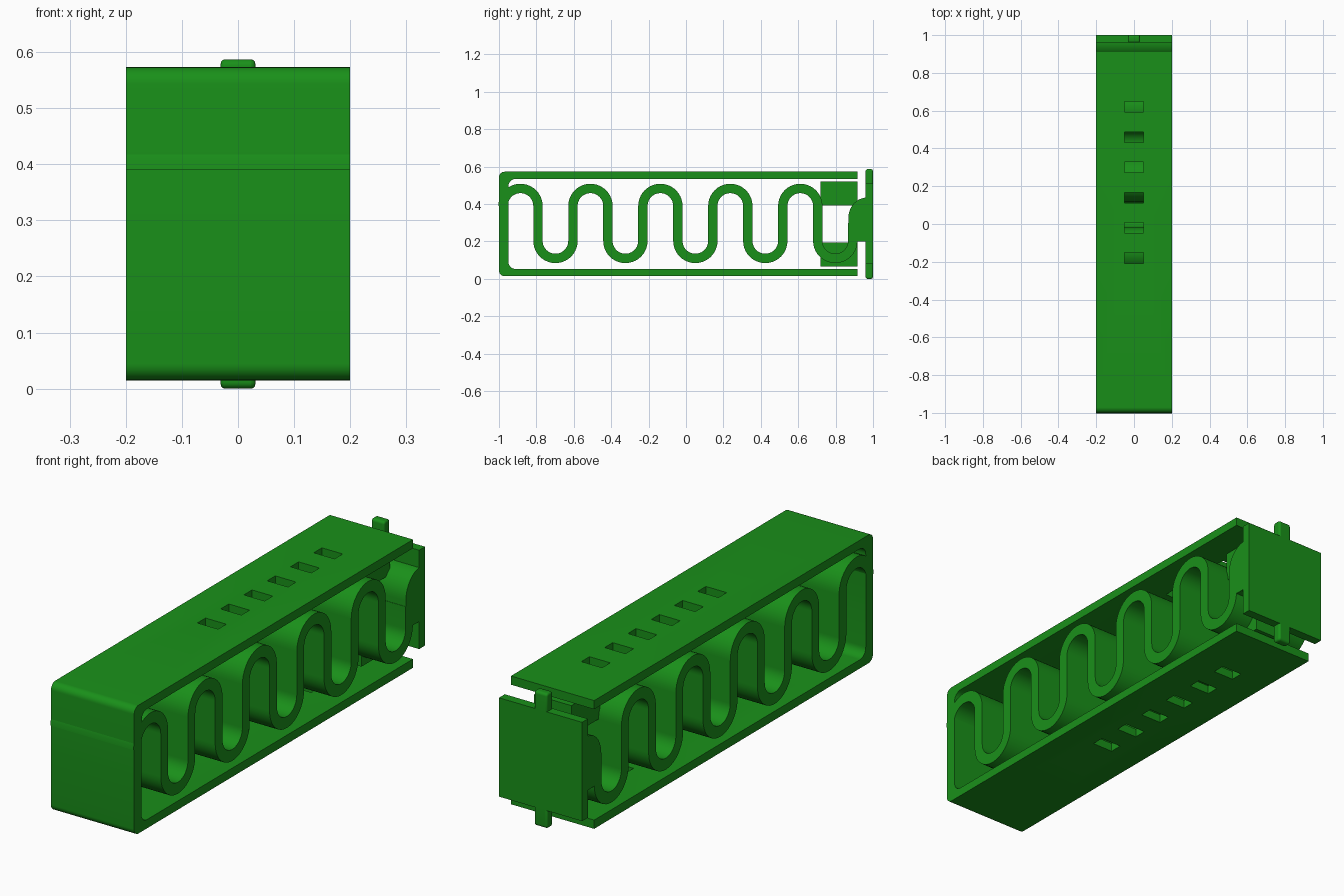
import bpy, bmesh
from math import sin, cos, pi, radians

if "Cube" in bpy.data.objects:
    bpy.data.objects.remove(bpy.data.objects["Cube"])

green = bpy.data.materials.new("green")
green.diffuse_color = (0.01, 0.28, 0.01, 1)
green.use_nodes = True
green.node_tree.nodes["Principled BSDF"].inputs["Base Color"].default_value = green.diffuse_color


def arc(cy, cz, r, a0, a1, n=8, rz=None):
    rz = rz or r
    angles = [radians(a0 + (a1 - a0) * i / n) for i in range(n + 1)]
    return [(cy + r * cos(a), cz + rz * sin(a)) for a in angles]


def extrude_x(name, profile, half):
    """Extrude a closed (y, z) profile symmetrically along x."""
    bm = bmesh.new()
    face = bm.faces.new([bm.verts.new((-half, y, z)) for y, z in profile])
    res = bmesh.ops.extrude_face_region(bm, geom=[face])
    moved = [v for v in res["geom"] if isinstance(v, bmesh.types.BMVert)]
    bmesh.ops.translate(bm, verts=moved, vec=(2 * half, 0, 0))
    bmesh.ops.recalc_face_normals(bm, faces=bm.faces)
    me = bpy.data.meshes.new(name)
    bm.to_mesh(me)
    bm.free()
    ob = bpy.data.objects.new(name, me)
    bpy.context.collection.objects.link(ob)
    me.materials.append(green)
    return ob


def smooth(ob):
    bpy.ops.object.select_all(action='DESELECT')
    ob.select_set(True)
    bpy.context.view_layer.objects.active = ob
    bpy.ops.object.shade_smooth_by_angle(angle=radians(35))


def box(name, half, y0, y1, z0, z1):
    return extrude_x(name, [(y0, z0), (y1, z0), (y1, z1), (y0, z1)], half)


# Open-ended housing with rounded corners
END, LOW, HIGH, T = 0.917, 0.015, 0.573, 0.038
outer = arc(-0.97, HIGH - 0.03, 0.03, 90, 180) + arc(-0.97, LOW + 0.03, 0.03, 180, 270)
inner = (arc(-0.91, LOW + T + 0.04, 0.04, 270, 180)
         + arc(-0.91, HIGH - T - 0.04, 0.04, 180, 90))
housing = extrude_x("housing", [(END, HIGH)] + outer + [(END, LOW), (END, LOW + T)]
                    + inner + [(END, HIGH - T)], 0.2)

# Row of slots through top and bottom walls
for i in range(6):
    y = 0.62 - 0.16 * i
    cutter = box("slot_cutter", 0.05, y - 0.028, y + 0.028, -0.1, 0.7)
    mod = housing.modifiers.new("slot", 'BOOLEAN')
    mod.operation = 'DIFFERENCE'
    mod.solver = 'EXACT'
    mod.object = cutter
    bpy.context.view_layer.objects.active = housing
    bpy.ops.object.modifier_apply(modifier=mod.name)
    bpy.data.objects.remove(cutter)
smooth(housing)

# Serpentine flat spring: alternating half-circle bends offset to both sides
R, H = 0.0935, 0.025
left, right = [], []
for i in range(10):
    cy = -0.885 + 2 * R * i
    if i % 2 == 0:
        left += arc(cy, 0.39, R + H, 180, 0, 20)
        right += arc(cy, 0.39, R - H, 180, 0, 20)
    else:
        left += arc(cy, 0.203, R - H, 180, 360, 20)
        right += arc(cy, 0.203, R + H, 180, 360, 20)
left.append((left[-1][0], 0.3))
right.append((right[-1][0], 0.3))
smooth(extrude_x("spring", left + right[::-1], 0.2))

# Curved joint between spring and end plate
joint = [(0.965, 0.2), (0.965, 0.435)] + arc(0.968, 0.325, 0.1, 90, 180, 10, 0.11)
smooth(extrude_x("spring_joint", joint + [(0.868, 0.2)], 0.2))

# End plate
box("end_plate", 0.2, 0.96, 1.0, 0.08, 0.51)

# Locking tabs and guide blocks, mirrored top and bottom
for name, sign in (("upper", 1), ("lower", -1)):
    z = lambda d: 0.2935 + sign * d
    tip = [(0.96, z(0.2)), (1.0, z(0.2))]
    top = arc(0.988, 0.2815, 0.012, 0, 90, 5) + arc(0.972, 0.2815, 0.012, 90, 180, 5)
    tab = extrude_x(name + "_tab", tip + [(y, z(d)) for y, d in top], 0.031)
    bev = tab.modifiers.new("round", 'BEVEL')
    bev.width = 0.008
    bev.segments = 3
    bev.limit_method = 'ANGLE'
    bev.angle_limit = radians(50)
    smooth(tab)
    box(name + "_guide_block", 0.09, 0.72, END, *sorted((z(0.098), z(0.228))))
